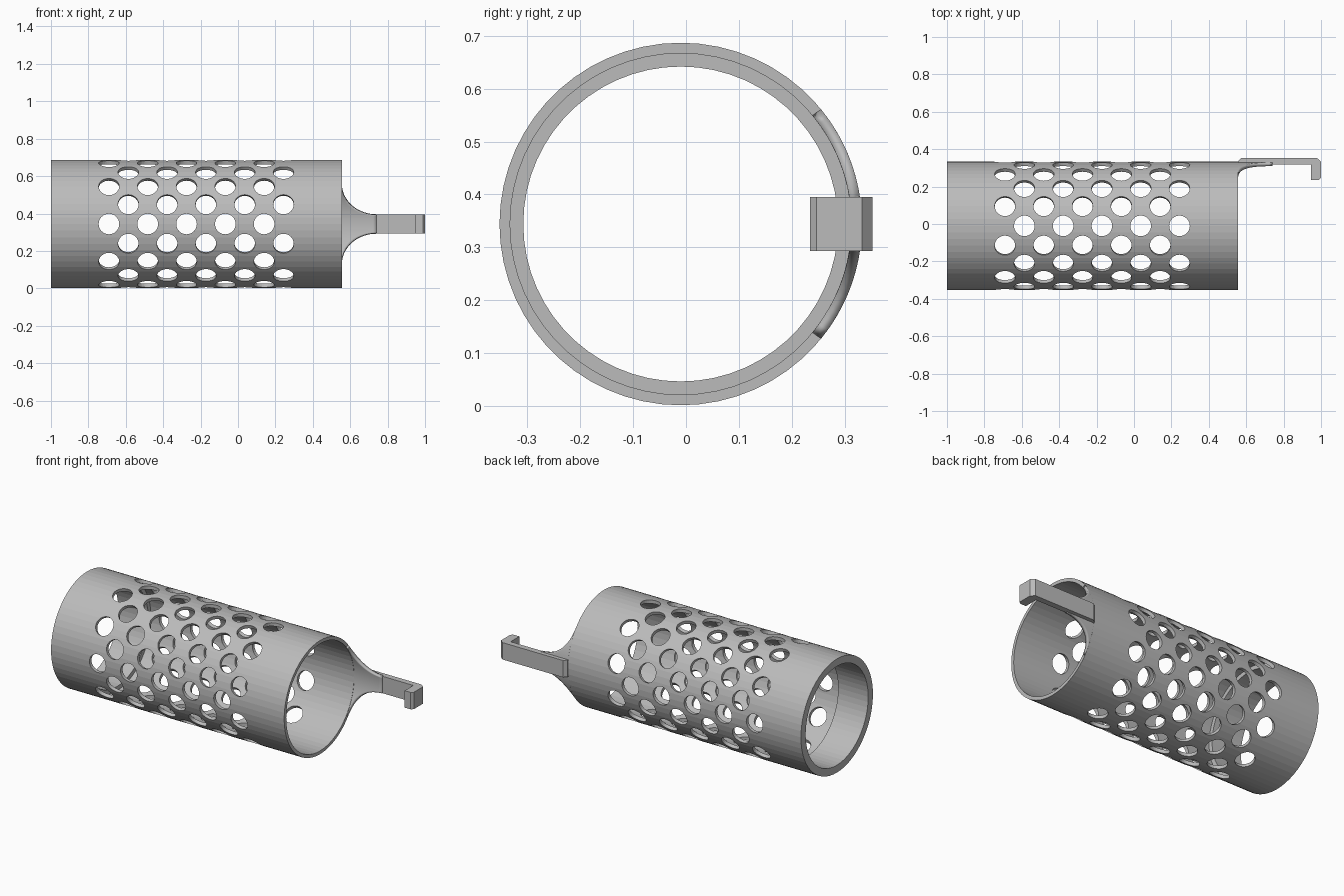
import bpy, bmesh
from math import sin, cos, asin, pi, sqrt
from mathutils import Matrix, Vector

if "Cube" in bpy.data.objects:
    bpy.data.objects.remove(bpy.data.objects["Cube"])

CY, CZ = -0.01, 0.344            # tube axis
R_OUT, R_IN, R_LIP = 0.343, 0.323, 0.298
X0, X_LIP, X1 = -1.0, -0.8, 0.555
SIDES = 60

grey = bpy.data.materials.new("plain grey")
grey.use_nodes = True
colour = (0.5, 0.5, 0.5, 1)
grey.diffuse_color = colour
grey.node_tree.nodes["Principled BSDF"].inputs["Base Color"].default_value = colour


def make_object(name, bm):
    mesh = bpy.data.meshes.new(name)
    bm.to_mesh(mesh)
    bm.free()
    mesh.materials.append(grey)
    obj = bpy.data.objects.new(name, mesh)
    bpy.context.scene.collection.objects.link(obj)
    return obj


def on_tube(x, r, a):
    return Vector((x, CY + r * cos(a), CZ + r * sin(a)))


# Tube: closed wall profile revolved about the x axis, with an inner lip
profile = [(X0, R_OUT), (X1, R_OUT), (X1, R_IN), (X_LIP, R_IN), (X_LIP, R_LIP), (X0, R_LIP)]
bm = bmesh.new()
rings = [[bm.verts.new(on_tube(x, r, 2 * pi * k / SIDES)) for x, r in profile]
         for k in range(SIDES)]
for k in range(SIDES):
    a, b = rings[k], rings[(k + 1) % SIDES]
    for i in range(len(profile)):
        j = (i + 1) % len(profile)
        bm.faces.new((a[i], a[j], b[j], b[i]))
bmesh.ops.recalc_face_normals(bm, faces=bm.faces)
tube = make_object("perforated_tube", bm)

# Hole cutters: staggered columns of radial cylinders
bm = bmesh.new()
COLUMNS, PER_RING = 10, 10
for c in range(COLUMNS):
    for k in range(PER_RING):
        a = 2 * pi * (k + 0.5 * (c % 2)) / PER_RING
        spot = on_tube(-0.69 + 0.1037 * c, 0.335, a)
        turn = Matrix.Rotation(a - pi / 2, 4, 'X')
        bmesh.ops.create_cone(bm, cap_ends=True, segments=32, radius1=0.055, radius2=0.055,
                              depth=0.12, matrix=Matrix.Translation(spot) @ turn)
cutters = make_object("hole_cutters", bm)
cutters.hide_render = True
cutters.hide_set(True)
cut = tube.modifiers.new("holes", 'BOOLEAN')
cut.operation = 'DIFFERENCE'
cut.solver = 'EXACT'
cut.object = cutters

# Flare: curved tongue of the tube wall narrowing into the arm
bm = bmesh.new()
STEPS, ACROSS = 16, 16
grid = []
for i in range(STEPS + 1):
    t = pi / 2 * i / STEPS
    x = X1 + 0.185 * (1 - cos(t))
    half = 0.217 - 0.165 * sin(t)
    grid.append([bm.verts.new(on_tube(x, R_OUT, asin(half * (2 * j / ACROSS - 1) / R_OUT)))
                 for j in range(ACROSS + 1)])
for i in range(STEPS):
    for j in range(ACROSS):
        bm.faces.new((grid[i][j], grid[i][j + 1], grid[i + 1][j + 1], grid[i + 1][j]))
flare = make_object("flare", bm)
wall = flare.modifiers.new("wall", 'SOLIDIFY')
wall.thickness = R_OUT - R_IN
wall.offset = -1
for p in flare.data.polygons:
    p.use_smooth = True
bpy.context.view_layer.objects.active = flare
flare.select_set(True)
bpy.ops.object.shade_smooth_by_angle()

# Arm with a hooked tip: plan outline extruded upwards
outline = [(X1, 0.318), (X1, 0.335), (0.575, 0.353), (0.978, 0.353), (1.0, 0.333),
           (1.0, 0.247), (0.988, 0.235), (0.947, 0.235), (0.947, 0.318)]
bm = bmesh.new()
face = bm.faces.new([bm.verts.new((x, y, CZ - 0.051)) for x, y in outline])
out = bmesh.ops.extrude_face_region(bm, geom=[face])
bmesh.ops.translate(bm, vec=(0, 0, 0.102),
                    verts=[v for v in out["geom"] if isinstance(v, bmesh.types.BMVert)])
bmesh.ops.recalc_face_normals(bm, faces=bm.faces)
make_object("hooked_arm", bm)
